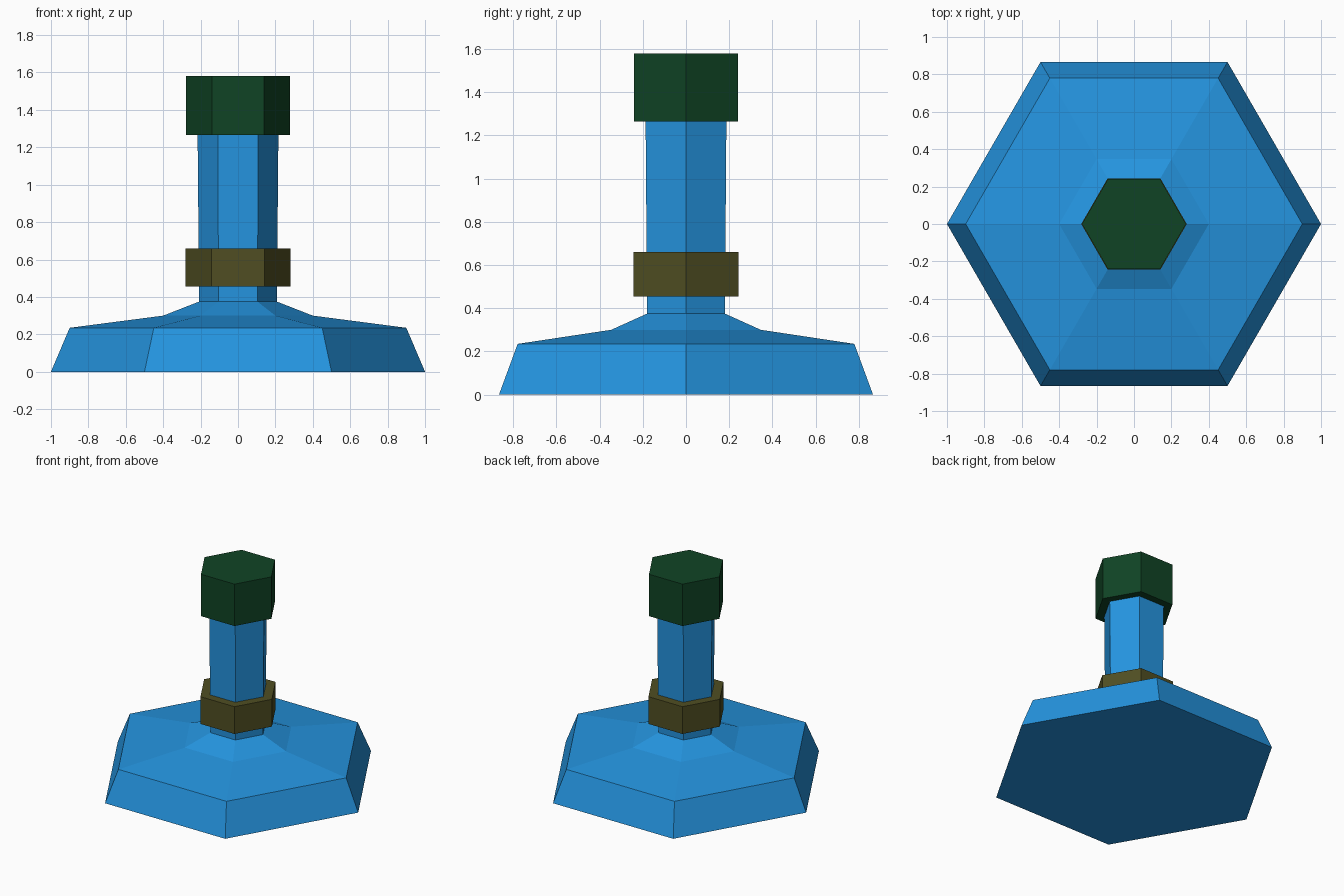
import bpy, bmesh, math

if "Cube" in bpy.data.objects:
    bpy.data.objects.remove(bpy.data.objects["Cube"])


def material(name, rgb):
    m = bpy.data.materials.new(name)
    m.diffuse_color = (*rgb, 1.0)
    m.use_nodes = True
    m.node_tree.nodes["Principled BSDF"].inputs["Base Color"].default_value = m.diffuse_color
    return m


def hex_lathe(name, profile, mat, closed=False):
    """Six-sided lathe of (radius, z) points; capped, or looped into a ring."""
    bm = bmesh.new()
    rings = [[bm.verts.new((r * math.cos(k * math.pi / 3),
                            r * math.sin(k * math.pi / 3), z))
              for k in range(6)] for r, z in profile]
    pairs = list(zip(rings, rings[1:]))
    if closed:
        pairs.append((rings[-1], rings[0]))
    else:
        bm.faces.new(rings[0][::-1])
        bm.faces.new(rings[-1])
    for a, b in pairs:
        for k in range(6):
            n = (k + 1) % 6
            bm.faces.new((a[k], a[n], b[n], b[k]))
    bmesh.ops.recalc_face_normals(bm, faces=bm.faces)
    mesh = bpy.data.meshes.new(name)
    bm.to_mesh(mesh)
    bm.free()
    mesh.materials.append(mat)
    obj = bpy.data.objects.new(name, mesh)
    bpy.context.collection.objects.link(obj)
    return obj


blue = material("bright blue", (0.018, 0.296, 0.74))
olive = material("dark olive", (0.080, 0.076, 0.016))
green = material("dark green", (0.005, 0.057, 0.018))

# Flared foot rising into the neck
hex_lathe("flask_body", [(1.0, 0.0), (0.9, 0.235), (0.4, 0.30),
                         (0.208, 0.375), (0.216, 1.27)], blue)

# Ring around the neck
hex_lathe("neck_collar", [(0.205, 0.455), (0.282, 0.455),
                          (0.282, 0.66), (0.205, 0.66)], olive, closed=True)

# Stopper on top
hex_lathe("stopper", [(0.278, 1.265), (0.278, 1.58)], green)
